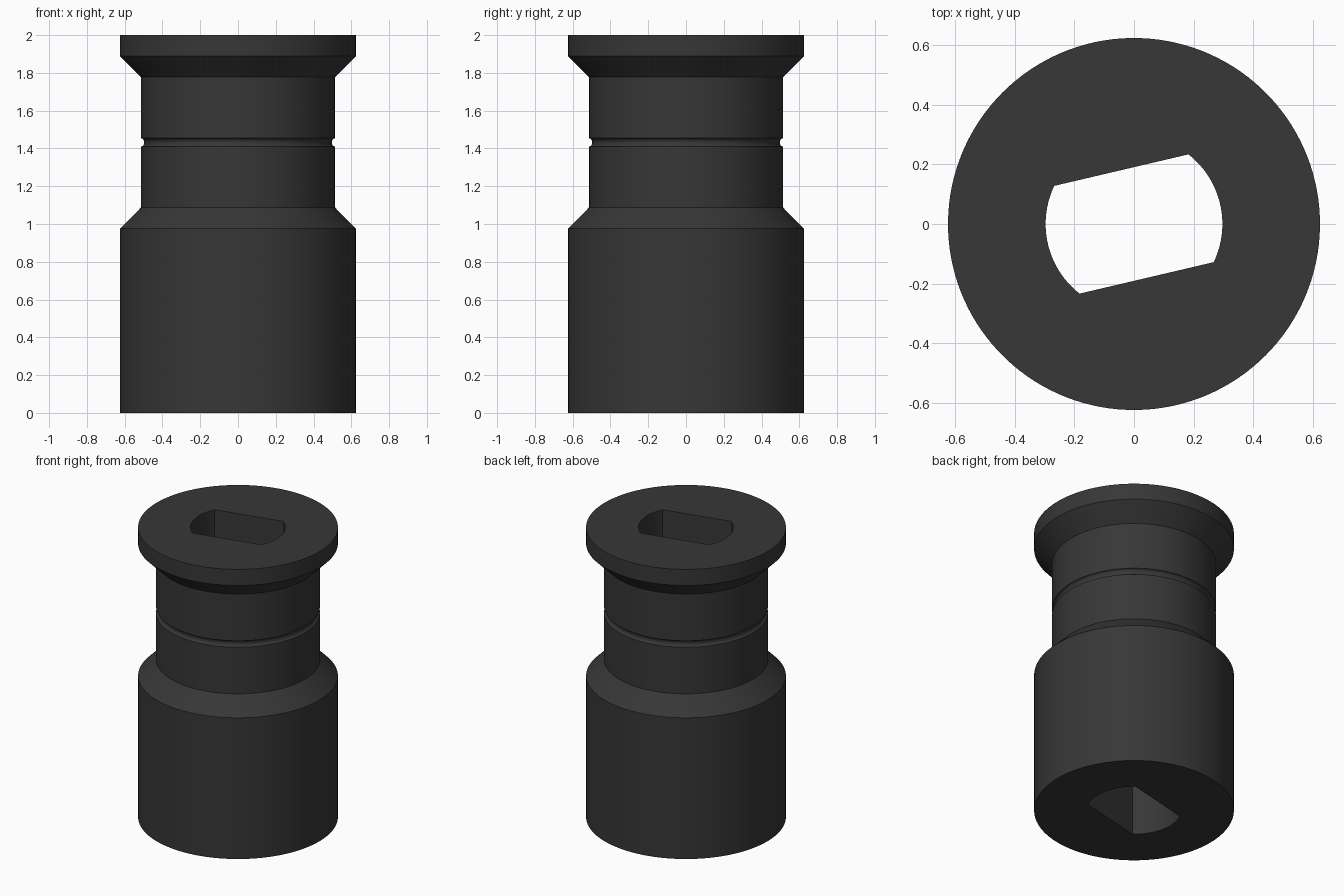
import bpy, bmesh, math

cube = bpy.data.objects.get("Cube")
if cube:
    bpy.data.objects.remove(cube, do_unlink=True)

BODY_R, NECK_R = 0.625, 0.513
HOLE_R, FLAT = 0.297, 0.186          # bore radius, distance of its flats from the axis
TILT = math.radians(13.2)            # rotation of the bore about z
GROOVE_Z, GROOVE_H, GROOVE_D = 1.432, 0.022, 0.016

# Dark material
mat = bpy.data.materials.new("dark grey")
mat.use_nodes = True
colour = (0.038, 0.038, 0.038, 1)
mat.diffuse_color = colour
bsdf = mat.node_tree.nodes["Principled BSDF"]
bsdf.inputs["Base Color"].default_value = colour
bsdf.inputs["Roughness"].default_value = 0.6

# Outer profile (radius, height): wide body, chamfer, grooved neck, flared rim
groove = []
for i in range(9):
    a = math.pi * i / 8
    groove.append((NECK_R - GROOVE_D * math.sin(a), GROOVE_Z - GROOVE_H * math.cos(a)))
profile = [(BODY_R, 0), (BODY_R, 0.975), (NECK_R, 1.088), *groove,
           (NECK_R, 1.777), (BODY_R, 1.889), (BODY_R, 2)]

# Angles are split at the four bore corners so flats and arcs end cleanly
corner = math.asin(FLAT / HOLE_R)
stops = [-corner, corner, math.pi - corner, math.pi + corner, 2 * math.pi - corner]
angles = []
for start, end in zip(stops, stops[1:]):
    steps = round((end - start) / math.radians(2.8))
    angles += [start + (end - start) * i / steps for i in range(steps)]


def bore_radius(a):
    return min(HOLE_R, FLAT / max(abs(math.sin(a)), 0.001))


bm = bmesh.new()


def ring(radius, z):
    return [bm.verts.new((radius(a) * math.cos(a + TILT),
                          radius(a) * math.sin(a + TILT), z)) for a in angles]


# Outer surface, then down through the two-flat bore and back to the base
rings = [ring(lambda a, r=r: r, z) for r, z in profile]
rings += [ring(bore_radius, 2), ring(bore_radius, 0)]
n = len(angles)
for k, lower in enumerate(rings):
    upper = rings[(k + 1) % len(rings)]
    for i in range(n):
        j = (i + 1) % n
        bm.faces.new((lower[i], lower[j], upper[j], upper[i]))
bmesh.ops.recalc_face_normals(bm, faces=bm.faces)

mesh = bpy.data.meshes.new("grooved_bushing")
bm.to_mesh(mesh)
bm.free()
mesh.materials.append(mat)
bushing = bpy.data.objects.new("grooved_bushing", mesh)
bpy.context.collection.objects.link(bushing)

# Smooth round walls with crisp edges
bpy.ops.object.select_all(action='DESELECT')
bushing.select_set(True)
bpy.context.view_layer.objects.active = bushing
bpy.ops.object.shade_smooth_by_angle(angle=math.radians(30))
